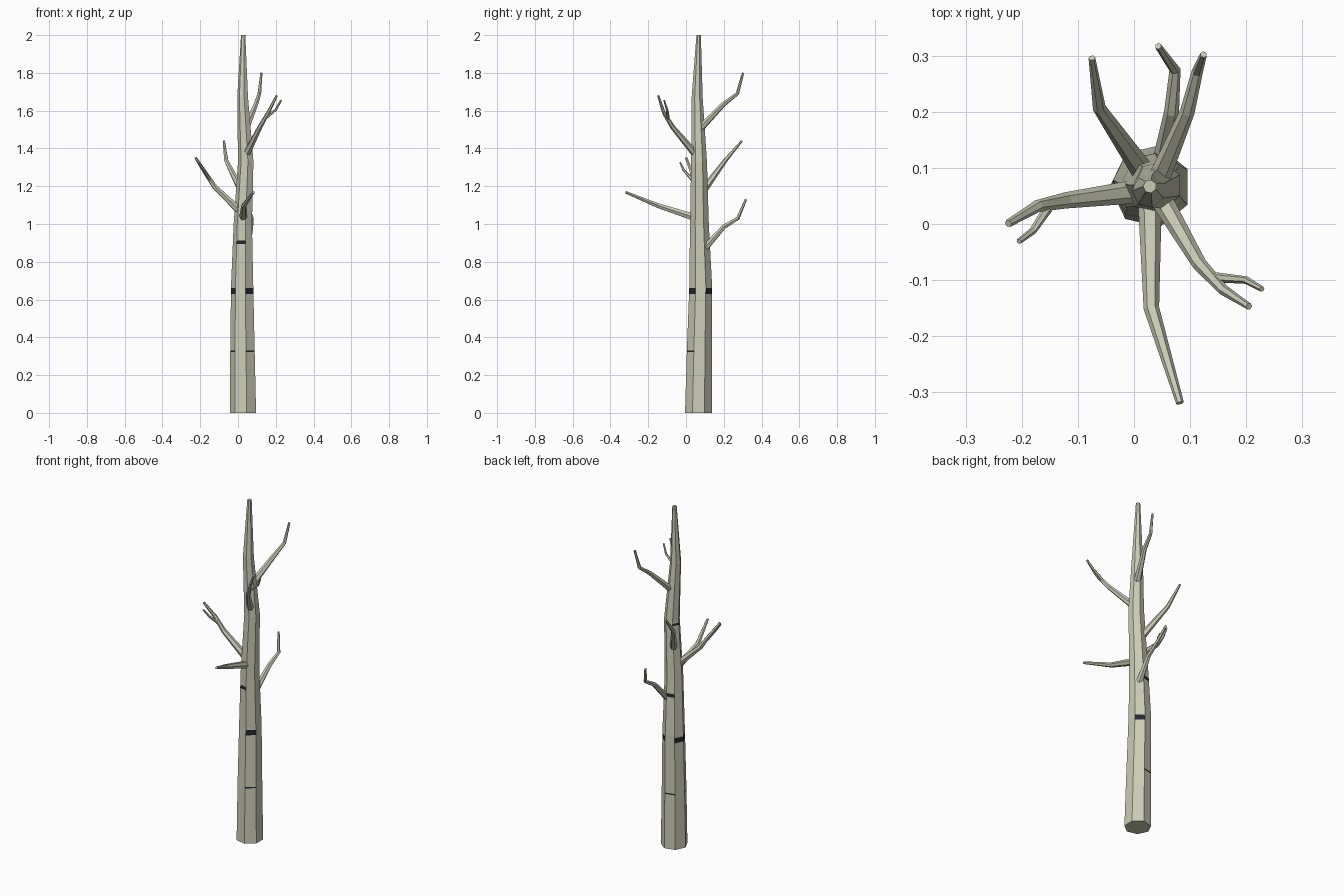
import bpy, bmesh, math
from mathutils import Vector

if "Cube" in bpy.data.objects:
    bpy.data.objects.remove(bpy.data.objects["Cube"])


def material(name, rgb):
    m = bpy.data.materials.new(name)
    m.diffuse_color = (*rgb, 1)
    m.use_nodes = True
    m.node_tree.nodes["Principled BSDF"].inputs["Base Color"].default_value = m.diffuse_color
    return m


BARK = material("pale bark", (0.60, 0.60, 0.48))
DARK = material("dark bark marks", (0.018, 0.018, 0.028))


def loft(bm, rings):
    """Skin a list of point rings and cap both ends; returns side faces per segment."""
    vs = [[bm.verts.new(p) for p in ring] for ring in rings]
    n = len(vs[0])
    bands = [[bm.faces.new((a[i], a[(i + 1) % n], b[(i + 1) % n], b[i])) for i in range(n)]
             for a, b in zip(vs, vs[1:])]
    bm.faces.new(vs[0][::-1])
    bm.faces.new(vs[-1])
    return bands


def finish(bm, name, mats):
    bmesh.ops.recalc_face_normals(bm, faces=bm.faces)
    me = bpy.data.meshes.new(name)
    bm.to_mesh(me)
    bm.free()
    for m in mats:
        me.materials.append(m)
    ob = bpy.data.objects.new(name, me)
    bpy.context.collection.objects.link(ob)


# Trunk: seven-sided, tapering along a slightly crooked line (z, x, y, radius)
SIDES = 7
PROFILE = [(0, .030, .066, .073), (.33, .027, .071, .068), (.67, .025, .078, .062),
           (1.0, .028, .071, .051), (1.33, .043, .069, .043), (1.67, .026, .059, .030),
           (2.0, .028, .067, .012)]
# Bark marks: height, half height, directions (degrees) of the dark faces
MARKS = [(.337, .015, (103, -51, -154)), (.645, .015, (51, 154, -51, -154)),
         (.903, .010, (103, -103)), (1.312, .006, (154,))]


def trunk_ring(z):
    for a, b in zip(PROFILE, PROFILE[1:]):
        if a[0] <= z <= b[0]:
            t = (z - a[0]) / (b[0] - a[0])
            x, y, r = (a[k] + (b[k] - a[k]) * t for k in (1, 2, 3))
            angles = [2 * math.pi * (i + .5) / SIDES for i in range(SIDES)]
            return [(x + r * math.cos(w), y + r * math.sin(w), z) for w in angles]


levels = sorted([p[0] for p in PROFILE] + [z + s * h for z, h, _ in MARKS for s in (-1, 1)])
bm = bmesh.new()
bands = loft(bm, [trunk_ring(z) for z in levels])
for z, h, directions in MARKS:
    for lo, band in zip(levels, bands):
        if abs(lo - (z - h)) < 1e-6:
            for d in directions:
                # side i faces direction (i + 1) * 360 / SIDES
                band[(round(d * SIDES / 360) - 1) % SIDES].material_index = 1
finish(bm, "trunk", [BARK, DARK])


# Branches: hexagonal tubes tapering along a bent path
def branch(name, pts, r0, r1, sides=6):
    pts = [Vector(p) for p in pts]
    dist = [0]
    for a, b in zip(pts, pts[1:]):
        dist.append(dist[-1] + (b - a).length)
    rings = []
    for i, p in enumerate(pts):
        d = Vector()
        if i:
            d += (p - pts[i - 1]).normalized()
        if i < len(pts) - 1:
            d += (pts[i + 1] - p).normalized()
        d.normalize()
        u = d.cross(Vector((0, 0, 1))).normalized()
        v = u.cross(d)
        r = r0 + (r1 - r0) * dist[i] / dist[-1]
        rings.append([p + r * (math.cos(w) * u + math.sin(w) * v)
                      for w in (2 * math.pi * k / sides for k in range(sides))])
    bm = bmesh.new()
    loft(bm, rings)
    finish(bm, name, [BARK])


branch("left_branch", [(.02, .06, 1.06), (-.122, .042, 1.195), (-.172, .032, 1.27),
                       (-.224, .001, 1.35)], .022, .007)
branch("left_twig", [(-.15, .033, 1.235), (-.18, -.012, 1.285), (-.205, -.031, 1.325)], .009, .005)
branch("back_left_branch", [(.022, .085, 1.17), (-.062, .207, 1.335), (-.075, .296, 1.44)], .021, .006)
branch("upper_back_branch", [(.04, .07, 1.5), (.095, .2, 1.635), (.113, .272, 1.69),
                             (.124, .302, 1.8)], .020, .006)
branch("lower_back_branch", [(.045, .08, .85), (.067, .2, .985), (.073, .275, 1.03),
                             (.043, .317, 1.13)], .020, .006)
branch("front_branch", [(.028, .06, 1.03), (.031, -.15, 1.098), (.082, -.319, 1.168)], .022, .007)
branch("right_branch", [(.045, .05, 1.37), (.117, -.072, 1.515), (.16, -.118, 1.59),
                        (.205, -.147, 1.68)], .020, .006)
branch("right_twig", [(.145, -.095, 1.56), (.2, -.1, 1.605), (.228, -.116, 1.655)], .009, .005)
